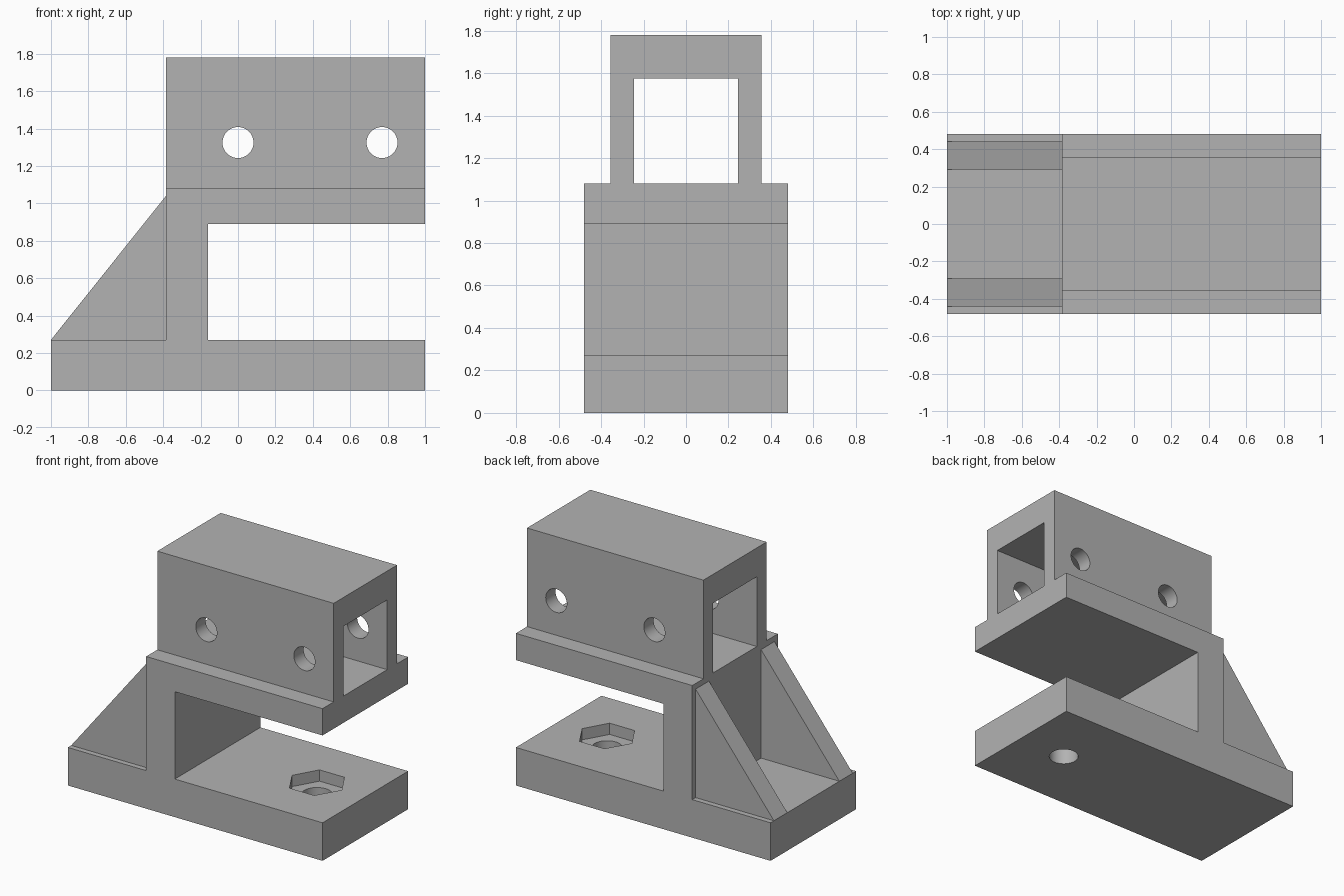
import bpy, bmesh, math
from mathutils import Matrix, Vector

if "Cube" in bpy.data.objects:
    bpy.data.objects.remove(bpy.data.objects["Cube"], do_unlink=True)

grey = bpy.data.materials.new("plain_grey")
grey.use_nodes = True
colour = (0.45, 0.45, 0.45, 1)
grey.diffuse_color = colour
grey.node_tree.nodes["Principled BSDF"].inputs["Base Color"].default_value = colour


def finish(name, bm):
    bmesh.ops.recalc_face_normals(bm, faces=bm.faces[:])
    mesh = bpy.data.meshes.new(name)
    bm.to_mesh(mesh)
    bm.free()
    mesh.materials.append(grey)
    ob = bpy.data.objects.new(name, mesh)
    bpy.context.collection.objects.link(ob)
    return ob


def extrude(name, points, place, start, end):
    """Extrude a closed profile; place(a, b, depth) maps it into space."""
    bm = bmesh.new()
    face = bm.faces.new([bm.verts.new(place(a, b, start)) for a, b in points])
    moved = bmesh.ops.extrude_face_region(bm, geom=[face])["geom"]
    shift = Vector(place(0, 0, end)) - Vector(place(0, 0, start))
    bmesh.ops.translate(bm, vec=shift,
                        verts=[v for v in moved if isinstance(v, bmesh.types.BMVert)])
    return finish(name, bm)


def prism(name, sides, radius, depth, matrix):
    bm = bmesh.new()
    bmesh.ops.create_cone(bm, cap_ends=True, segments=sides, radius1=radius,
                          radius2=radius, depth=depth, matrix=matrix)
    return finish(name, bm)


def cut(ob, cutters):
    for c in cutters:
        mod = ob.modifiers.new("cut", "BOOLEAN")
        mod.operation, mod.solver, mod.object = "DIFFERENCE", "EXACT", c
    graph = bpy.context.evaluated_depsgraph_get()
    mesh = bpy.data.meshes.new_from_object(ob.evaluated_get(graph))
    ob.modifiers.clear()
    ob.data = mesh
    for c in cutters:
        bpy.data.objects.remove(c, do_unlink=True)
    bpy.ops.object.select_all(action="DESELECT")
    ob.select_set(True)
    bpy.context.view_layer.objects.active = ob
    bpy.ops.object.shade_smooth_by_angle(angle=math.radians(30))


def along_y(a, b, d):
    return (a, d, b)


def along_x(a, b, d):
    return (d, a, b)


BACK, POST, BASE, DECK, SHELF = -0.385, -0.16, 0.27, 0.89, 1.08

# C-shaped frame: base, upright post and shelf
frame = extrude("frame", [(-1, 0), (1, 0), (1, BASE), (POST, BASE), (POST, DECK),
                          (1, DECK), (1, SHELF), (BACK, SHELF), (BACK, BASE),
                          (-1, BASE)], along_y, -0.48, 0.48)

# Hexagonal nut pocket with a bolt hole below it
hexagon = Matrix.Translation((0.62, 0, BASE)) @ Matrix.Rotation(math.radians(30), 4, "Z")
pocket = prism("nut_pocket_cutter", 6, 0.195, 0.16, hexagon)
# Turn the pocket if needed so that its corners point along x
if max(v.co.x for v in pocket.data.vertices) < 0.62 + 0.18:
    turn = (Matrix.Translation((0.62, 0, 0)) @ Matrix.Rotation(math.radians(30), 4, "Z")
            @ Matrix.Translation((-0.62, 0, 0)))
    pocket.data.transform(turn)
bolt = prism("bolt_hole_cutter", 48, 0.098, 0.6, Matrix.Translation((0.62, 0, 0.1)))
cut(frame, [pocket, bolt])

# Open-ended housing with two cross holes
housing = extrude("housing", [(-0.355, SHELF), (-0.355, 1.78), (0.355, 1.78),
                              (0.355, SHELF), (0.245, SHELF), (0.245, 1.575),
                              (-0.245, 1.575), (-0.245, SHELF)], along_x, BACK, 1)
cut(housing, [prism("pin_hole_cutter", 48, 0.083, 2,
                    Matrix.Translation((x, 0, 1.325)) @ Matrix.Rotation(math.pi / 2, 4, "X"))
              for x in (0, 0.77)])

# Triangular gussets behind the post
for side, name in ((1, "back_gusset"), (-1, "front_gusset")):
    extrude(name, [(-1, BASE), (BACK, BASE), (BACK, 1.04)], along_y,
            side * 0.292, side * 0.442)
